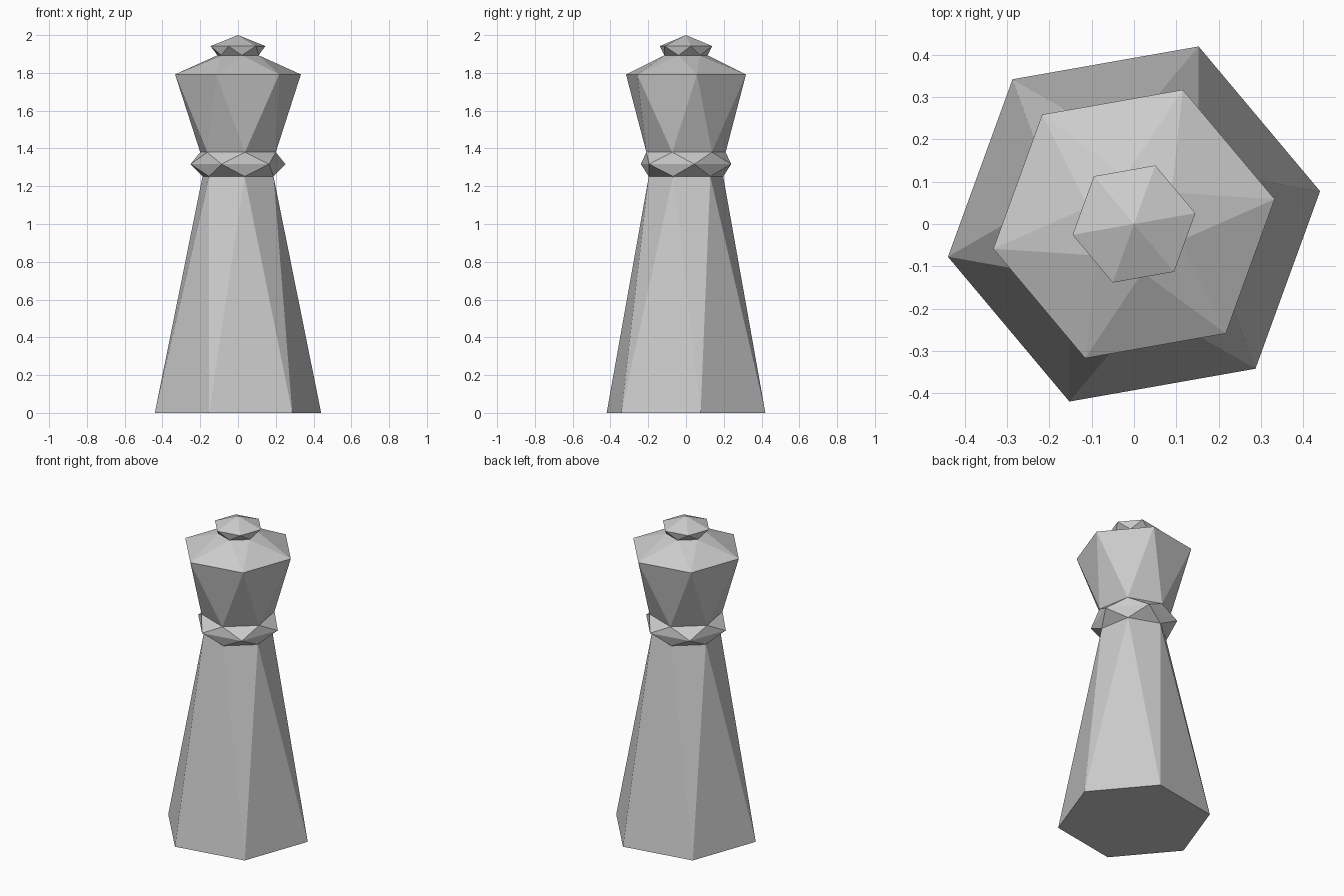
import bpy, bmesh
from math import sin, cos, radians

if "Cube" in bpy.data.objects:
    bpy.data.objects.remove(bpy.data.objects["Cube"])

SIDES = 6
STEP = 360 / SIDES

# Rings as (radius, height, twist in degrees); every other ring is turned half a side
FOOT = (0.447, 0.0, 10)
NECK_LOW = (0.2, 1.252, 40)
COLLAR = (0.255, 1.317, 10)
NECK_HIGH = (0.213, 1.38, 40)
SHOULDER = (0.338, 1.792, 10)
KNOB_LOW = (0.116, 1.893, 40)
KNOB = (0.1475, 1.942, 10)
TIP = 2.0


def faceted_part(name, rings, closed_base=False, tip=None):
    """Join twisted rings with alternating triangles; optional base cap and tip fan."""
    bm = bmesh.new()
    loops = [[bm.verts.new((r * cos(radians(t + STEP * k)),
                            r * sin(radians(t + STEP * k)), z))
              for k in range(SIDES)] for r, z, t in rings]
    for i in range(len(rings) - 1):
        a, b = loops[i], loops[i + 1]
        lead = 1 if rings[i + 1][2] < rings[i][2] else 0
        for k in range(SIDES):
            n = (k + 1) % SIDES
            u, v = (k + lead) % SIDES, (n + lead) % SIDES
            bm.faces.new((a[k], a[n], b[u]))
            bm.faces.new((a[n], b[v], b[u]))
    if closed_base:
        bm.faces.new(loops[0][::-1])
    if tip is not None:
        apex = bm.verts.new((0, 0, tip))
        for k in range(SIDES):
            bm.faces.new((loops[-1][k], loops[-1][(k + 1) % SIDES], apex))
    mesh = bpy.data.meshes.new(name)
    bm.to_mesh(mesh)
    bm.free()
    obj = bpy.data.objects.new(name, mesh)
    bpy.context.collection.objects.link(obj)
    return obj


# Tapered body, pinched collar, flared head and top knob
faceted_part("body", [FOOT, NECK_LOW], closed_base=True)
faceted_part("collar", [NECK_LOW, COLLAR, NECK_HIGH])
faceted_part("head", [NECK_HIGH, SHOULDER, KNOB_LOW])
faceted_part("top_knob", [KNOB_LOW, KNOB], tip=TIP)
